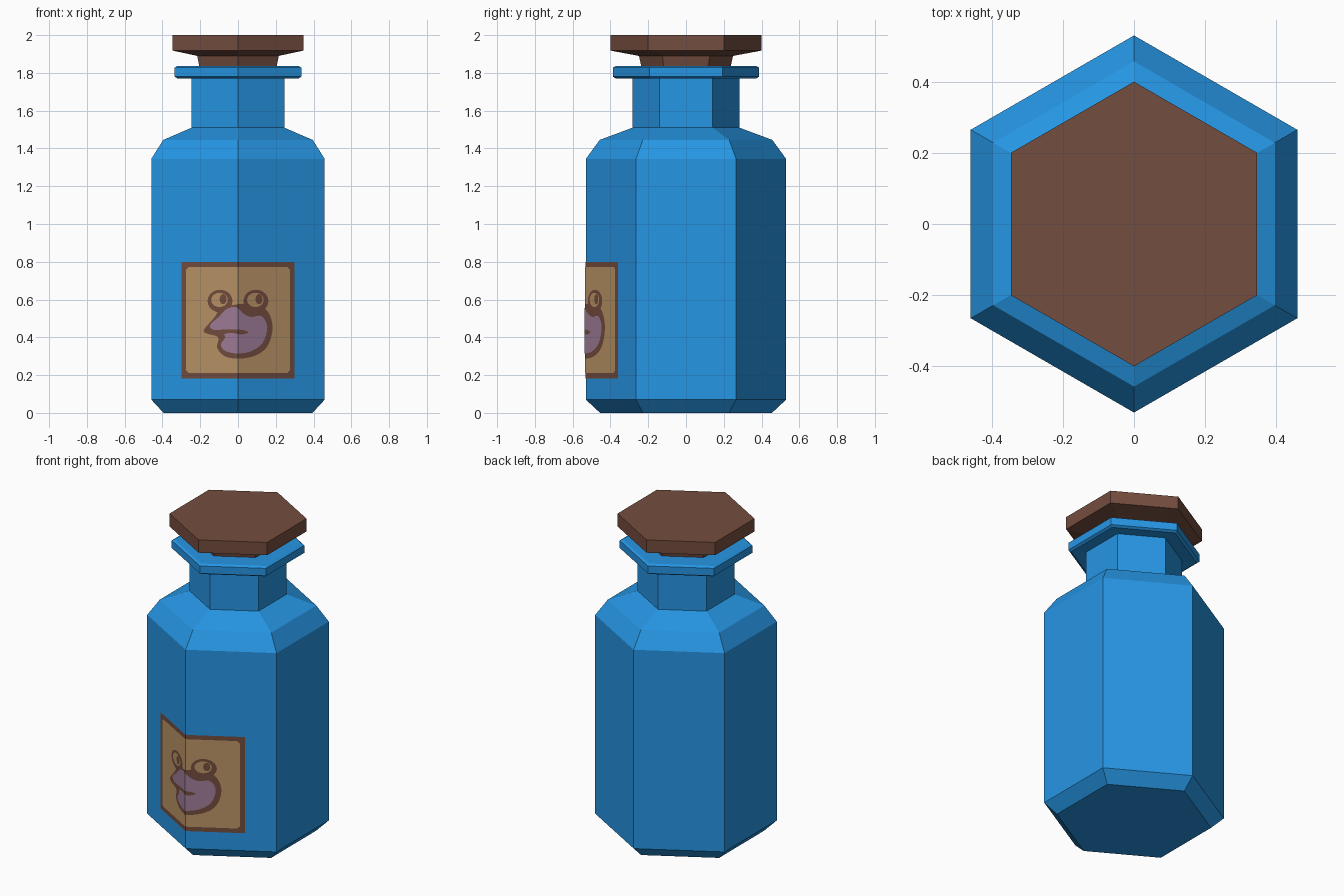
import bpy, bmesh, math
from mathutils import Vector

if "Cube" in bpy.data.objects:
    bpy.data.objects.remove(bpy.data.objects["Cube"])

SIDES = 6
RADIUS = 0.53
SLOPE = math.tan(math.radians(30))


def srgb(r, g, b):
    return [((c / 255 + 0.055) / 1.055) ** 2.4 for c in (r, g, b)] + [1.0]


def material(name, rgb):
    m = bpy.data.materials.new(name)
    m.diffuse_color = srgb(*rgb)
    m.use_nodes = True
    m.node_tree.nodes["Principled BSDF"].inputs["Base Color"].default_value = m.diffuse_color
    return m


BLUE = material("blue_glass", (38, 150, 228))
BROWN = material("cork_brown", (116, 77, 63))
TAN = material("label_tan", (186, 148, 102))
PURPLE = material("emblem_purple", (159, 125, 153))


def add_object(name, bm, mat):
    mesh = bpy.data.meshes.new(name)
    bm.to_mesh(mesh)
    bm.free()
    mesh.materials.append(mat)
    obj = bpy.data.objects.new(name, mesh)
    bpy.context.collection.objects.link(obj)
    return obj


def hex_lathe(name, profile, mat):
    """Six-sided solid from (radius, z) points, corners facing front and back."""
    bm = bmesh.new()
    rings = []
    for r, z in profile:
        angles = [math.radians(90) + k * math.tau / SIDES for k in range(SIDES)]
        rings.append([bm.verts.new((r * math.cos(a), r * math.sin(a), z)) for a in angles])
    for low, high in zip(rings, rings[1:]):
        for k in range(SIDES):
            n = (k + 1) % SIDES
            bm.faces.new((low[k], low[n], high[n], high[k]))
    bm.faces.new(rings[0][::-1])
    bm.faces.new(rings[-1])
    bmesh.ops.recalc_face_normals(bm, faces=bm.faces)
    return add_object(name, bm, mat)


def smooth_loop(points, steps=4):
    """Closed Catmull-Rom curve through the points."""
    p = [Vector(q) for q in points]
    n = len(p)
    out = []
    for i in range(n):
        a, b, c, d = p[i - 1], p[i], p[(i + 1) % n], p[(i + 2) % n]
        for s in range(steps):
            t = s / steps
            out.append(0.5 * (2 * b + (c - a) * t + (2 * a - 5 * b + 4 * c - d) * t * t
                              + (3 * b - a - 3 * c + d) * t ** 3))
    return out


def ellipse(cx, cz, rx, rz, n=20):
    return [(cx + rx * math.cos(k * math.tau / n), cz + rz * math.sin(k * math.tau / n))
            for k in range(n)]


def rectangle(x, z0, z1, cut):
    """Rectangle with small clipped corners."""
    return [(-x + cut, z0), (x - cut, z0), (x, z0 + cut), (x, z1 - cut),
            (x - cut, z1), (-x + cut, z1), (-x, z1 - cut), (-x, z0 + cut)]


def wrapped_plate(name, outline, layer, mat):
    """Thin plate folded around the front corner of the bottle."""
    bm = bmesh.new()
    face = bm.faces.new([bm.verts.new((x, 0, z)) for x, z in outline])
    face.normal_update()
    if face.normal.y > 0:
        face.normal_flip()
    bmesh.ops.triangulate(bm, faces=[face])
    bmesh.ops.bisect_plane(bm, geom=bm.verts[:] + bm.edges[:] + bm.faces[:],
                           plane_co=(0, 0, 0), plane_no=(1, 0, 0))
    for v in bm.verts:
        v.co.y = -(RADIUS + 0.002 + 0.0015 * layer - abs(v.co.x) * SLOPE)
    return add_object(name, bm, mat)


# Bottle: foot bevel, body, two-step shoulder, neck, lip and open mouth
hex_lathe("bottle", [(0.455, 0), (RADIUS, 0.07), (RADIUS, 1.345), (0.457, 1.445),
                     (0.283, 1.51), (0.283, 1.775), (0.37, 1.77), (0.387, 1.78),
                     (0.387, 1.828), (0.37, 1.837), (0.243, 1.837), (0.225, 1.68)], BLUE)

# Stopper: tapered plug with a wide flared cap
hex_lathe("stopper", [(0.215, 1.69), (0.238, 1.84), (0.249, 1.89),
                      (0.40, 1.918), (0.40, 2.0)], BROWN)

# Label: brown border with a tan panel
wrapped_plate("label_border", rectangle(0.30, 0.183, 0.80, 0.001), 0, BROWN)
wrapped_plate("label_panel", rectangle(0.275, 0.212, 0.773, 0.014), 1, TAN)

# Emblem: round frog head with a pointed snout
head = [(-.18, .44), (-.127, .503), (-.09, .55), (0, .575), (.095, .575), (.158, .535),
        (.183, .455), (.16, .36), (.10, .307), (.01, .287), (-.07, .30), (-.11, .345),
        (-.105, .40), (-.165, .42)]
skin = [(-.15, .455), (-.10, .51), (-.06, .55), (-.01, .56), (.03, .525), (.07, .508),
        (.125, .512), (.155, .455), (.13, .37), (.065, .325), (-.015, .315),
        (-.075, .333), (-.09, .365), (-.07, .41)]
mouth = [(-.165, .434), (-.09, .440), (0, .442), (.055, .428), (.02, .415), (-.04, .424), (-.09, .415)]
wrapped_plate("emblem_head", smooth_loop(head), 2, BROWN)
wrapped_plate("emblem_skin", smooth_loop(skin), 3, PURPLE)
wrapped_plate("emblem_mouth", smooth_loop(mouth), 4, BROWN)

# Emblem eyes: brown rim, tan eyeball, brown pupil
for side, sx in (("left", -1), ("right", 1)):
    x = 0.095 * sx
    wrapped_plate("eye_rim_" + side, ellipse(x, .592, .066, .06), 3, BROWN)
    wrapped_plate("eyeball_" + side, ellipse(x - .003, .598, .044, .038), 4, TAN)
    wrapped_plate("pupil_" + side, ellipse(x + .016, .602, .018, .027), 5, BROWN)
